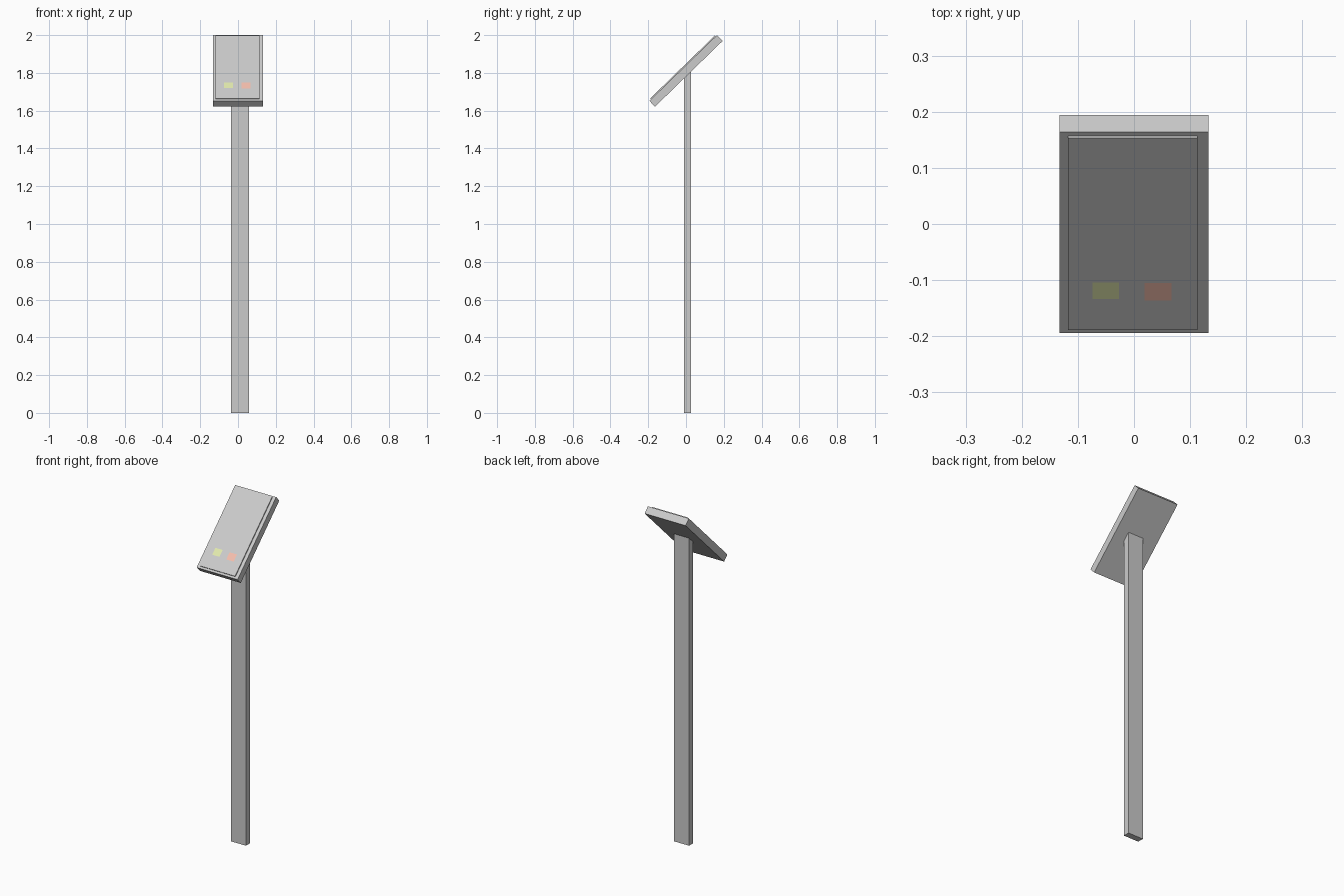
import bpy, bmesh, math
from mathutils import Matrix, Vector

if "Cube" in bpy.data.objects:
    bpy.data.objects.remove(bpy.data.objects["Cube"])

TILT = math.radians(44.2)
# Frame lying on the top face of the tilted housing
FACE = Matrix.Translation((0, -0.015, 1.826)) @ Matrix.Rotation(TILT, 4, 'X')


def finish(name, bm, color=None):
    mesh = bpy.data.meshes.new(name)
    bm.to_mesh(mesh)
    bm.free()
    obj = bpy.data.objects.new(name, mesh)
    bpy.context.collection.objects.link(obj)
    if color:
        mat = bpy.data.materials.new(name + "_color")
        mat.diffuse_color = (*color, 1)
        mat.use_nodes = True
        mat.node_tree.nodes["Principled BSDF"].inputs["Base Color"].default_value = mat.diffuse_color
        mesh.materials.append(mat)
    return obj


def box(name, lo, hi, frame=Matrix()):
    lo, hi = Vector(lo), Vector(hi)
    bm = bmesh.new()
    bmesh.ops.create_cube(bm, size=1)
    m = frame @ Matrix.Translation((lo + hi) / 2) @ Matrix.Diagonal((*(hi - lo), 1))
    bmesh.ops.transform(bm, matrix=m, verts=bm.verts)
    return finish(name, bm)


def decal(name, corners, color):
    """Flat patch on the faceplate; corners are (x, world y)."""
    n = 0.007
    bm = bmesh.new()
    verts = []
    for x, y in corners:
        v = (y + 0.015 + n * math.sin(TILT)) / math.cos(TILT)
        verts.append(bm.verts.new(FACE @ Vector((x, v, n))))
    bm.faces.new(verts)
    return finish(name, bm, color)


# Post, running up into the housing
box("post", (-0.038, -0.011, 0), (0.059, 0.026, 1.812))

# Tilted housing and raised faceplate
box("housing", (-0.133, -0.2495, -0.043), (0.133, 0.2495, 0), FACE)
box("faceplate", (-0.118, -0.237, -0.002), (0.113, 0.240, 0.006), FACE)

# Display and two buttons
decal("screen", [(-0.092, 0.044), (0.085, 0.046), (0.085, 0.137), (-0.093, 0.136)],
      (0.55, 0.55, 0.55))
decal("green_button", [(-0.074, -0.134), (-0.027, -0.134), (-0.027, -0.104), (-0.074, -0.104)],
      (0.76, 0.82, 0.42))
decal("red_button", [(0.019, -0.136), (0.067, -0.136), (0.067, -0.105), (0.019, -0.105)],
      (0.92, 0.52, 0.42))
